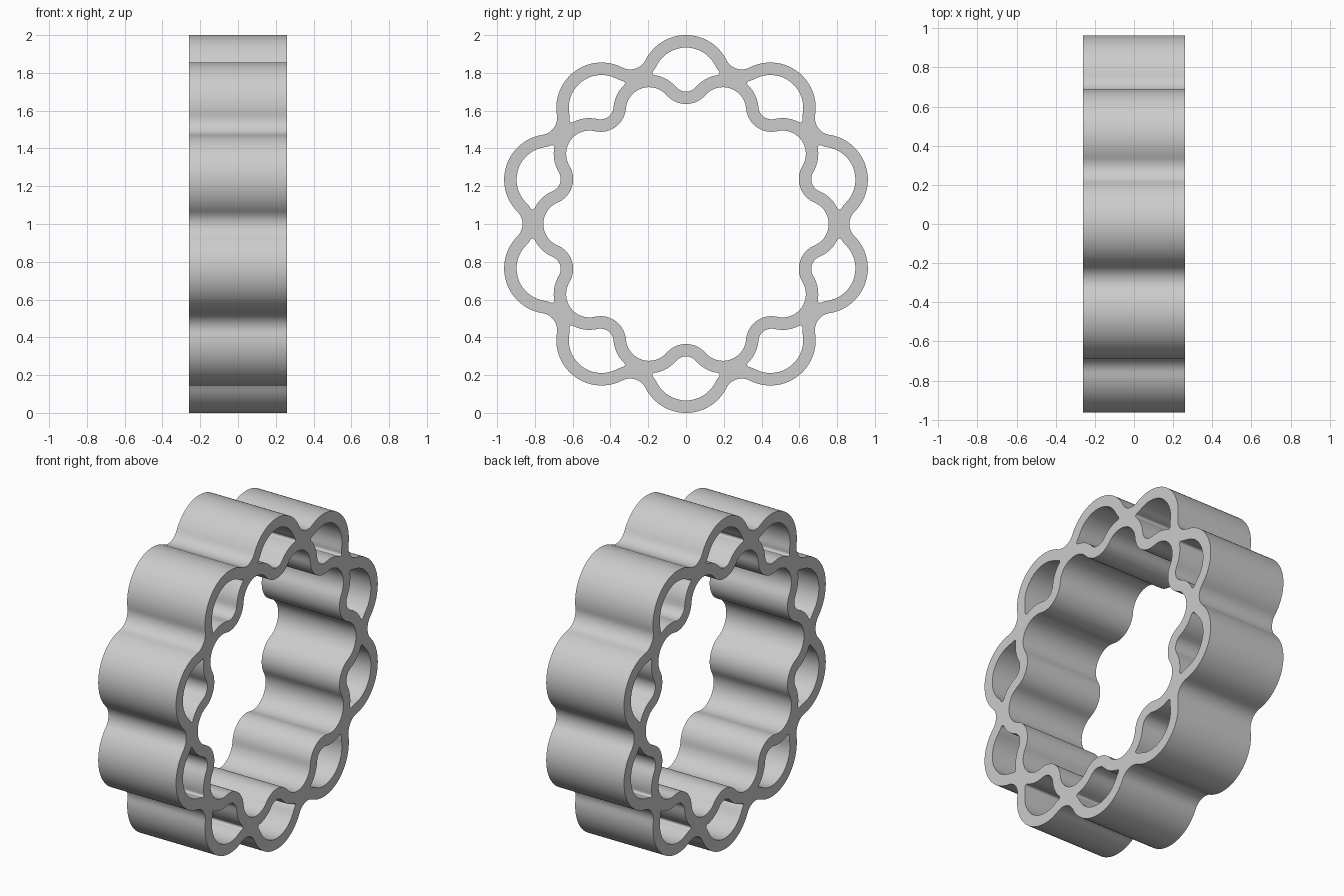
import bpy
import bmesh
from math import radians, sin, cos, atan2, pi, sqrt
from mathutils import Vector, Matrix

LOBES = 10
STEP = 2 * pi / LOBES
WALL = 0.066
HALF_WIDTH = 0.26

cube = bpy.data.objects.get("Cube")
if cube:
    bpy.data.objects.remove(cube)


def polar(radius, angle):
    """Point at an angle measured clockwise from the top of the ring."""
    return Vector((radius * sin(angle), radius * cos(angle)))


def turn(p, k):
    """Turn a point clockwise by k lobes."""
    return Matrix.Rotation(-k * STEP, 2) @ p


def flip(p):
    return Vector((-p.x, p.y))


def toward(c, target, r):
    return c + (target - c).normalized() * r


def arc(c, start, end, n):
    """Shorter arc about c; the end point is left to the next arc."""
    a, b = start - c, end - c
    a0 = atan2(a.y, a.x)
    sweep = (atan2(b.y, b.x) - a0 + pi) % (2 * pi) - pi
    return [c + a.length * Vector((cos(a0 + sweep * i / n), sin(a0 + sweep * i / n)))
            for i in range(n)]


def repeat(cell):
    return [turn(p, k) for k in range(LOBES) for p in cell]


# Outer wall: large lobes joined by hollow fillets
lobe_r, fillet_r = 0.24, 0.091
lobe = polar(0.76, 0)
fillet = polar(0.865 + fillet_r, STEP / 2)
join = toward(lobe, fillet, lobe_r)
outer = repeat(arc(lobe, flip(join), join, 28)
               + arc(fillet, join, turn(flip(join), 1), 12))

# Inner wall: small bumps toward the middle joined by hollows
bump_r, hollow_r = 0.135, 0.123
bump = polar(0.77, 0)
hollow = polar(0.755 - hollow_r, STEP / 2)
meet = toward(bump, hollow, bump_r)
inner = repeat(arc(bump, flip(meet), meet, 18)
               + arc(hollow, meet, turn(flip(meet), 1), 18))

# Pocket between the walls, with small rounded corners
corner_r = 0.012
ra, rb = fillet_r + WALL, hollow_r + WALL
axis = fillet - hollow
d = axis.length
axis.normalize()
along = (d * d + (rb + corner_r) ** 2 - (ra + corner_r) ** 2) / (2 * d)
side = sqrt((rb + corner_r) ** 2 - along ** 2)
corner = hollow + axis * along + Vector((-axis.y, axis.x)) * side
p_top = toward(lobe, fillet, lobe_r - WALL)
p_out = toward(corner, fillet, corner_r)
p_in = toward(corner, hollow, corner_r)
p_low = toward(bump, hollow, bump_r - WALL)
right_side = (arc(fillet, p_top, p_out, 6) + arc(corner, p_out, p_in, 6)
              + arc(hollow, p_in, p_low, 10))
left_side = [flip(p) for p in reversed(right_side)]
pocket = (arc(lobe, flip(p_top), p_top, 24)[:-1] + right_side
          + arc(bump, p_low, flip(p_low), 12) + left_side)

# Extrude the filled outline across the width
curve = bpy.data.curves.new("scalloped_ring", "CURVE")
curve.dimensions = "2D"
curve.fill_mode = "BOTH"
curve.extrude = HALF_WIDTH
pockets = [[turn(p, k) for p in pocket] for k in range(LOBES)]
for outline in [outer, inner] + pockets:
    spline = curve.splines.new("POLY")
    spline.points.add(len(outline) - 1)
    for point, p in zip(spline.points, outline):
        point.co = (p.x, p.y, 0, 1)
    spline.use_cyclic_u = True

ring = bpy.data.objects.new("scalloped_ring", curve)
bpy.context.collection.objects.link(ring)
bpy.ops.object.select_all(action="DESELECT")
ring.select_set(True)
bpy.context.view_layer.objects.active = ring
bpy.ops.object.convert(target="MESH")
ring = bpy.context.view_layer.objects.active

# Stand it up: outline in the y-z plane, width along x
stand = Matrix(((0, 0, 1, 0), (1, 0, 0, 0), (0, 1, 0, 1), (0, 0, 0, 1)))
bm = bmesh.new()
bm.from_mesh(ring.data)
bmesh.ops.remove_doubles(bm, verts=bm.verts, dist=0.0001)
bmesh.ops.transform(bm, matrix=stand, verts=bm.verts)
bmesh.ops.recalc_face_normals(bm, faces=bm.faces)
bm.to_mesh(ring.data)
bm.free()

# Plain grey
grey = bpy.data.materials.new("light_grey")
grey.use_nodes = True
colour = (0.6, 0.6, 0.6, 1)
grey.diffuse_color = colour
grey.node_tree.nodes["Principled BSDF"].inputs["Base Color"].default_value = colour
ring.data.materials.clear()
ring.data.materials.append(grey)
bpy.ops.object.shade_smooth_by_angle(angle=radians(35))
